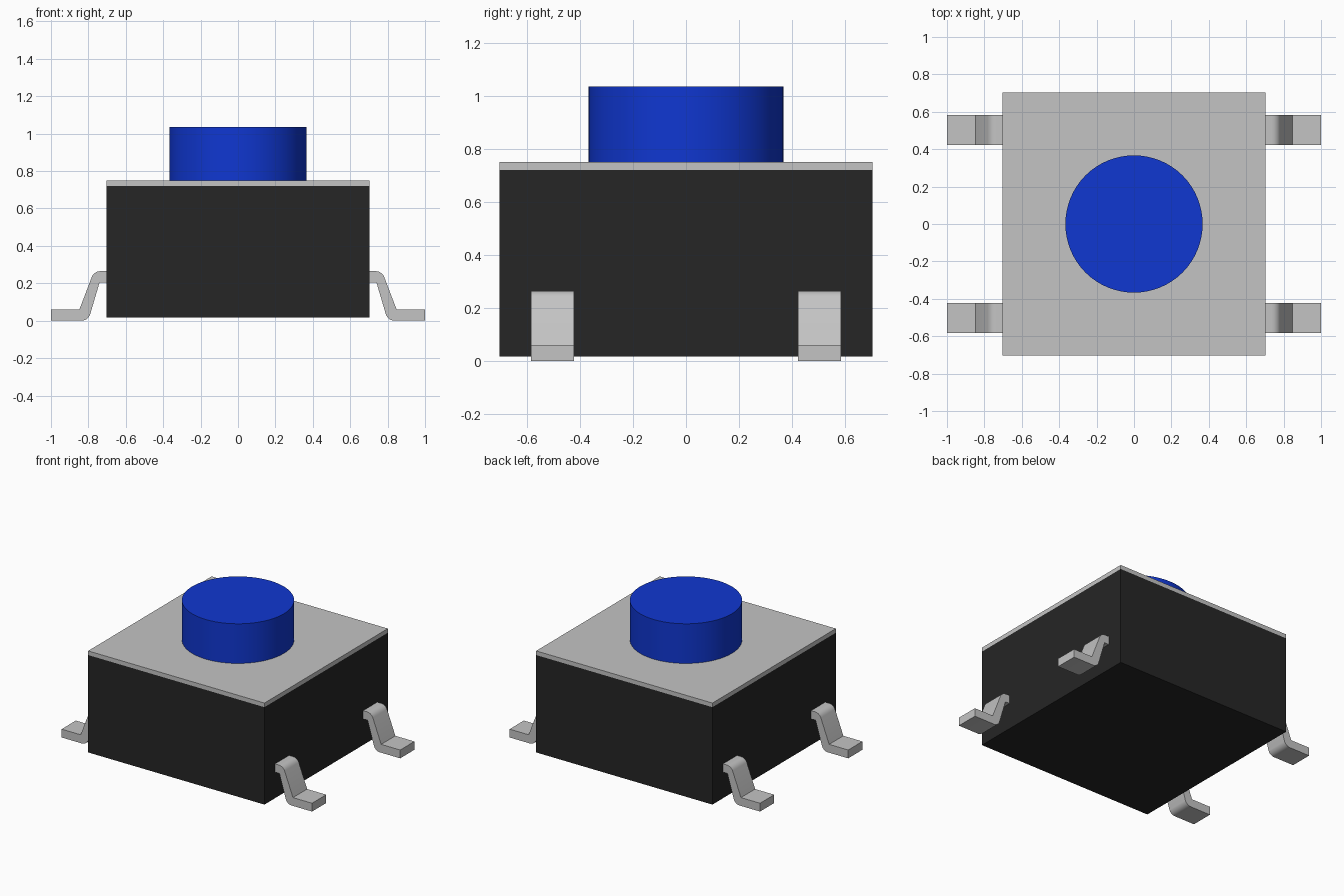
import bpy
import bmesh
from math import radians, sin, cos
from mathutils import Vector

if "Cube" in bpy.data.objects:
    bpy.data.objects.remove(bpy.data.objects["Cube"], do_unlink=True)


def material(name, rgb):
    mat = bpy.data.materials.new(name)
    mat.use_nodes = True
    color = (*rgb, 1.0)
    mat.diffuse_color = color
    mat.node_tree.nodes["Principled BSDF"].inputs["Base Color"].default_value = color
    return mat


black = material("black plastic", (0.019, 0.019, 0.019))
metal = material("grey metal", (0.55, 0.55, 0.55))
blue = material("blue plastic", (0.005, 0.038, 0.64))


def finish(name, mat, smooth=False):
    obj = bpy.context.object
    obj.name = obj.data.name = name
    obj.data.materials.append(mat)
    if smooth:
        bpy.ops.object.shade_smooth_by_angle(angle=radians(30))
    return obj


def box(name, mat, width, bottom, top):
    bpy.ops.mesh.primitive_cube_add(size=1, location=(0, 0, (bottom + top) / 2))
    bpy.context.object.scale = (width, width, top - bottom)
    bpy.ops.object.transform_apply(location=False, rotation=False, scale=True)
    return finish(name, mat)


def arc(x, z, radius, start, end, steps=5):
    angles = [radians(start + (end - start) * i / steps) for i in range(steps + 1)]
    return [(x + radius * cos(a), z + radius * sin(a)) for a in angles]


# Bent strip profile: inner stub, shoulder, slope, lower bend and flat foot
TILT = 22
profile = [(0.69, 0.205), (0.69, 0.265)]
profile += arc(0.736, 0.216, 0.049, 90, TILT)
profile += [(0.848, 0.06), (1.0, 0.06), (1.0, 0.0)]
profile += arc(0.837, 0.049, 0.049, 270, 180 + TILT)
profile += [(0.74, 0.205)]


def leg(name, side, y, width=0.162):
    bm = bmesh.new()
    face = bm.faces.new([bm.verts.new((side * x, y - width / 2, z)) for x, z in profile])
    extruded = bmesh.ops.extrude_face_region(bm, geom=[face])["geom"]
    verts = [g for g in extruded if isinstance(g, bmesh.types.BMVert)]
    bmesh.ops.translate(bm, verts=verts, vec=Vector((0, width, 0)))
    bmesh.ops.recalc_face_normals(bm, faces=bm.faces)
    mesh = bpy.data.meshes.new(name)
    bm.to_mesh(mesh)
    bm.free()
    obj = bpy.data.objects.new(name, mesh)
    bpy.context.collection.objects.link(obj)
    bpy.ops.object.select_all(action="DESELECT")
    obj.select_set(True)
    bpy.context.view_layer.objects.active = obj
    return finish(name, metal, smooth=True)


# Housing and metal cover
box("housing", black, 1.408, 0.017, 0.72)
box("cover_plate", metal, 1.408, 0.72, 0.75)

# Round push button
bpy.ops.mesh.primitive_cylinder_add(vertices=64, radius=0.367, depth=0.287,
                                    location=(0, 0, 0.8925))
finish("push_button", blue, smooth=True)

# Four solder legs
for side, side_name in ((1, "left"), (-1, "right")):
    for y, end_name in ((-0.503, "front"), (0.503, "back")):
        leg(f"{end_name}_{side_name}_leg", side, y)
